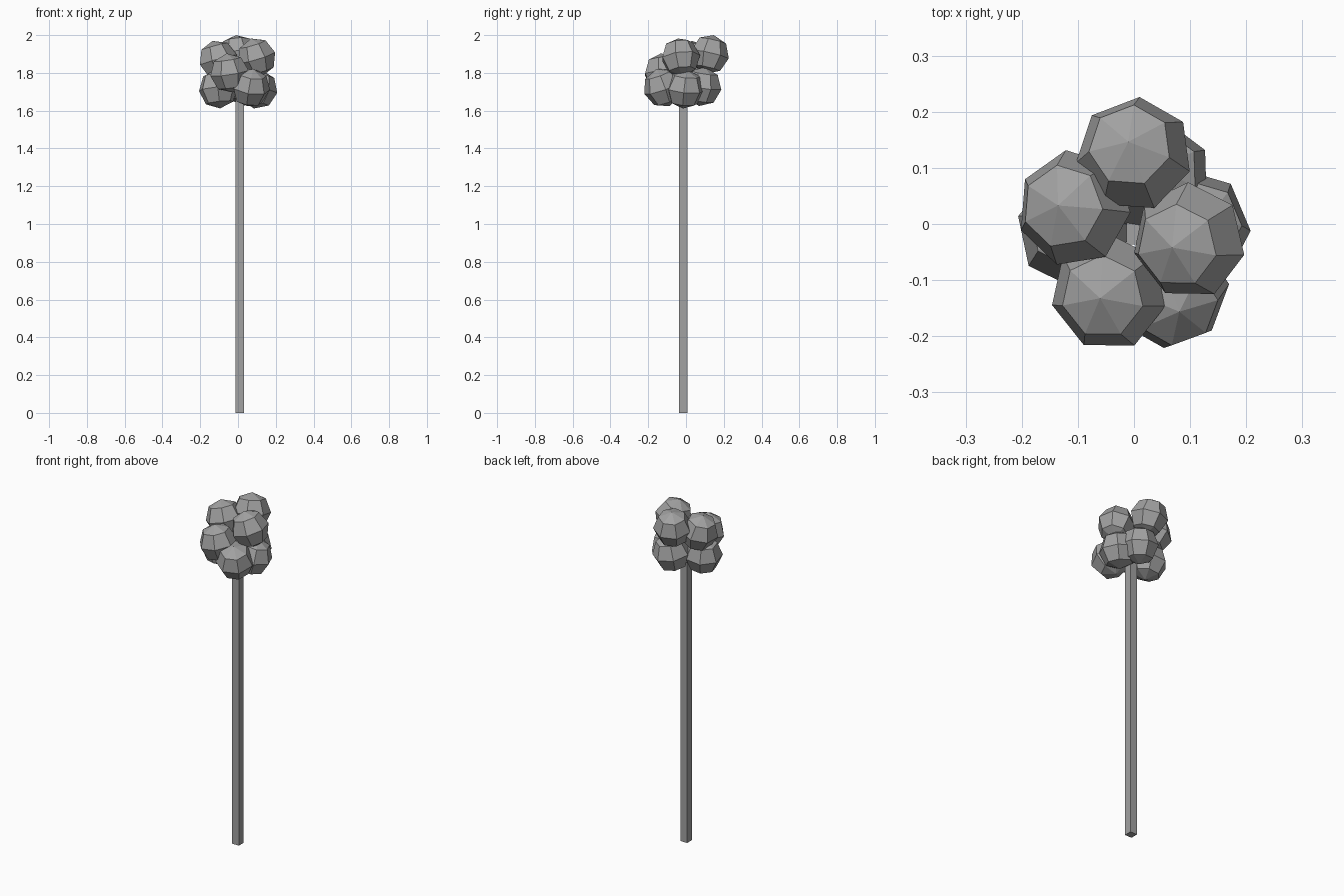
import bpy
import bmesh
from math import radians
from mathutils import Matrix, Vector

old = bpy.data.objects.get("Cube")
if old:
    bpy.data.objects.remove(old, do_unlink=True)

# One plain grey for the whole tree
grey = bpy.data.materials.new("plain grey")
grey.use_nodes = True
color = (0.36, 0.36, 0.36, 1)
grey.diffuse_color = color
grey.node_tree.nodes["Principled BSDF"].inputs["Base Color"].default_value = color


def finish(bm, name, location):
    mesh = bpy.data.meshes.new(name)
    bm.to_mesh(mesh)
    bm.free()
    mesh.materials.append(grey)
    obj = bpy.data.objects.new(name, mesh)
    obj.location = location
    bpy.context.collection.objects.link(obj)
    return obj


def leaf_clump(name, location, lean, turn, radius=0.105):
    """Faceted ball whose pole leans sideways by the given x, y amounts."""
    bm = bmesh.new()
    bmesh.ops.create_uvsphere(bm, u_segments=7, v_segments=4, radius=radius)
    pole = Vector((lean[0], lean[1], 1))
    tilt = Vector((0, 0, 1)).rotation_difference(pole).to_matrix()
    bm.transform((tilt @ Matrix.Rotation(radians(turn), 3, "Z")).to_4x4())
    finish(bm, name, location)


# Square trunk
trunk_height = 1.75
bm = bmesh.new()
bmesh.ops.create_cube(bm, size=1)
bm.transform(Matrix.Diagonal((0.045, 0.045, trunk_height, 1)))
finish(bm, "trunk", (0.009, -0.014, trunk_height / 2))

# Upper foliage
leaf_clump("back_upper_clump", (0, 0.124, 1.898), (-0.1, 0.22), 98)
leaf_clump("right_upper_clump", (-0.107, 0.028, 1.868), (-0.28, 0.05), 60)
leaf_clump("left_upper_clump", (0.098, -0.03, 1.882), (-0.3, -0.12), 0)
leaf_clump("front_upper_clump", (-0.045, -0.122, 1.8), (-0.15, -0.1), 0)

# Lower foliage
leaf_clump("front_lower_clump", (0.066, -0.122, 1.722), (0.15, -0.35), 20)
leaf_clump("right_lower_clump", (-0.105, -0.01, 1.716), (-0.1, 0.1), 25)
leaf_clump("left_lower_clump", (0.105, -0.006, 1.714), (0.2, 0.1), 10)
leaf_clump("back_lower_clump", (0.034, 0.085, 1.728), (0.1, 0.15), 40)
